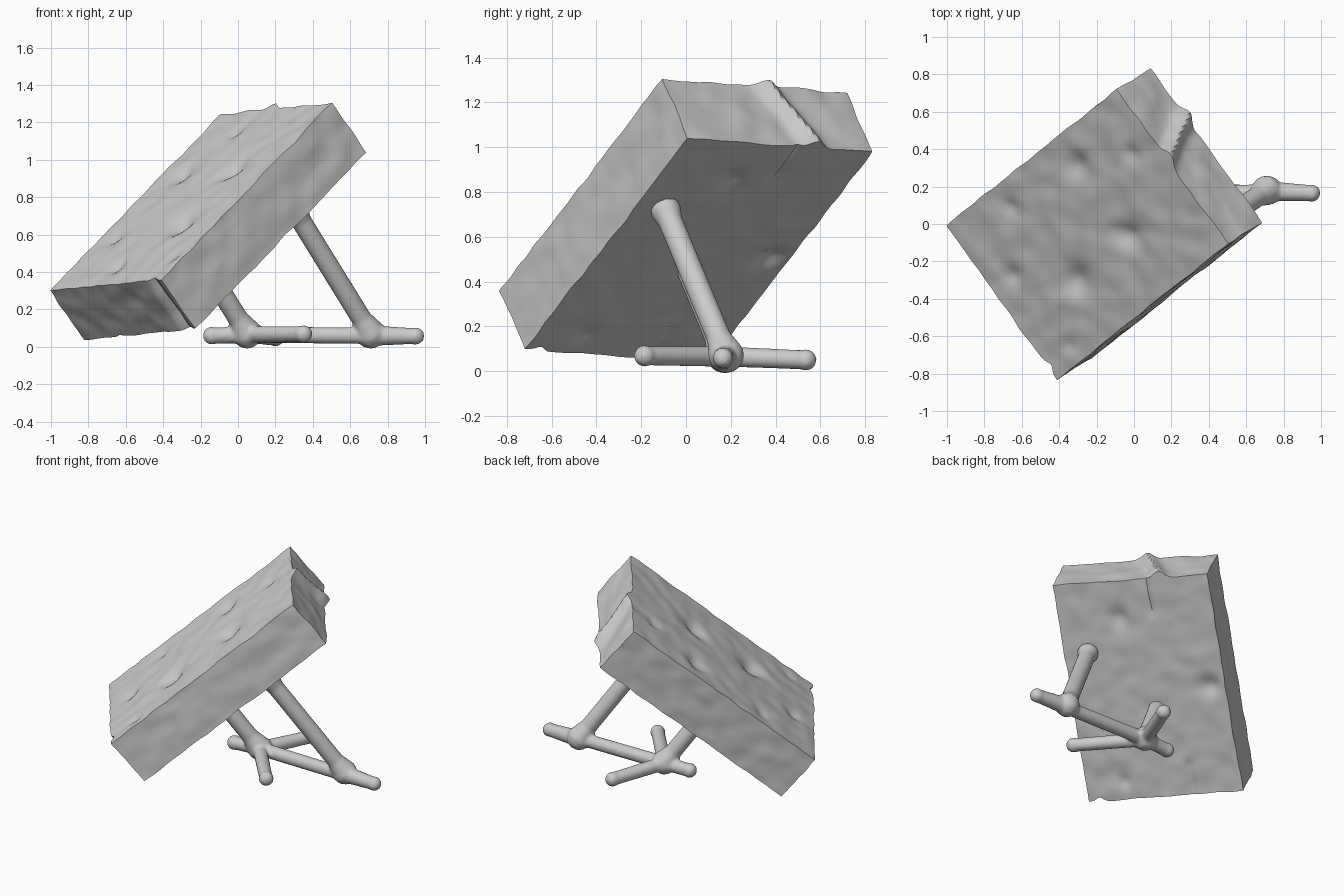
import bpy, bmesh, math
from mathutils import Vector, Matrix, noise

old = bpy.data.objects.get("Cube")
if old:
    bpy.data.objects.remove(old, do_unlink=True)

GREY = (0.6, 0.6, 0.6, 1.0)
mat = bpy.data.materials.new("plain grey")
mat.use_nodes = True
mat.diffuse_color = GREY
bsdf = next(n for n in mat.node_tree.nodes if n.type == 'BSDF_PRINCIPLED')
bsdf.inputs["Base Color"].default_value = GREY


def make_object(name, bm):
    mesh = bpy.data.meshes.new(name)
    bm.to_mesh(mesh)
    bm.free()
    mesh.materials.append(mat)
    obj = bpy.data.objects.new(name, mesh)
    bpy.context.scene.collection.objects.link(obj)
    return obj


def shade(obj, degrees):
    bpy.ops.object.select_all(action='DESELECT')
    obj.select_set(True)
    bpy.context.view_layer.objects.active = obj
    bpy.ops.object.shade_smooth_by_angle(angle=math.radians(degrees))


# Tilted slab: width, length and thickness axes
WIDTH, LENGTH, THICK = 1.02, 1.5, 0.34
across = Vector((0.6, -0.83, 0.06)).normalized()
along = Vector((0.9, 0.74, 0.94))
along = (along - across * along.dot(across)).normalized()
up = across.cross(along)
frame = Matrix((across, along, up)).transposed().to_4x4()
frame.translation = (-0.16, 0.0, 0.67)

# Pits as (across, along, radius, depth), in fractions of the slab
top_pits = [(0.14, 0.29, 0.05, 0.025), (0.19, 0.65, 0.07, 0.03),
            (0.64, 0.65, 0.08, 0.04), (0.66, 0.34, 0.08, 0.045),
            (0.42, 0.11, 0.05, 0.025), (0.9, 0.13, 0.04, 0.015),
            (0.31, 0.88, 0.05, 0.02)]
bottom_pits = [(0.62, 0.83, 0.06, 0.03), (0.1, 0.49, 0.06, 0.03),
               (0.75, 0.08, 0.04, 0.02)]


def bell(d, r):
    return math.exp(-(d / r) ** 2)


def pit_depth(pits, a, b):
    return sum(depth * bell(math.hypot((a - pa) * WIDTH, (b - pb) * LENGTH), r)
               for pa, pb, r, depth in pits)


bm = bmesh.new()
bmesh.ops.create_cube(bm, size=1)
bmesh.ops.subdivide_edges(bm, edges=bm.edges[:], cuts=47, use_grid_fill=True)
for v in bm.verts:
    a, b, c = (k + 0.5 for k in v.co)
    p = Vector((v.co.x * WIDTH, v.co.y * LENGTH, v.co.z * THICK))
    shift = noise.noise_vector(p * 9) * 0.008
    if c > 0.999:
        shift.z -= pit_depth(top_pits, a, b)
    if c < 0.001:
        shift.z += pit_depth(bottom_pits, a, b)
        # Narrow slots in the underside
        if b > 0.82:
            shift.z += 0.012 * bell(a - 0.4, 0.015)
        if b < 0.16:
            shift.z += 0.012 * bell(a - 0.32, 0.02)
    if b > 0.999:
        # Slanted ridge on the high end
        shift.y += 0.045 * bell(a - (0.31 + 0.14 * c), 0.045)
    if b < 0.001:
        # Channel on the low end
        shift.y += 0.025 * bell(a - 0.92, 0.03)
    v.co = p + shift
bm.transform(frame)
slab = make_object("slab", bm)
shade(slab, 35)

# Two legs with splayed toes, fused into one stand
bm = bmesh.new()


def limb(start, end, r1, r2, knob=1.0):
    start, end = Vector(start), Vector(end)
    axis = end - start
    turn = axis.to_track_quat('Z', 'Y').to_matrix().to_4x4()
    bmesh.ops.create_cone(bm, cap_ends=True, segments=20, radius1=r1, radius2=r2,
                          depth=axis.length,
                          matrix=Matrix.Translation((start + end) / 2) @ turn)
    for point, r in ((start, r1), (end, r2 * knob)):
        bmesh.ops.create_icosphere(bm, subdivisions=2, radius=r,
                                   matrix=Matrix.Translation(point))


lean = Vector((-0.37, -0.25, 0.6))
hub = Vector((0.05, 0.17, 0.07))
outer = Vector((0.71, 0.18, 0.07))
for base, reach in ((hub, 0.66), (outer, 1.1)):
    limb(base, base + lean * reach, 0.055, 0.055)
    limb(base, base + lean * 0.16, 0.082, 0.05)
limb(outer + lean * 0.97, outer + lean * 1.08, 0.05, 0.07)

for tip in ((-0.14, 0.16, 0.06), (0.2, 0.535, 0.05), (0.35, -0.185, 0.068)):
    limb(hub - Vector((0, 0, 0.005)), tip, 0.046, 0.043, 1.16)
limb((0.05, 0.17, 0.065), (0.95, 0.165, 0.058), 0.045, 0.043, 1.12)
limb((0.71, 0.175, 0.06), (0.95, 0.165, 0.058), 0.055, 0.043, 1.12)

stand = make_object("stand", bm)
remesh = stand.modifiers.new("fuse", 'REMESH')
remesh.mode = 'VOXEL'
remesh.voxel_size = 0.011
remesh.use_smooth_shade = True
smooth = stand.modifiers.new("soften", 'SMOOTH')
smooth.factor = 0.5
smooth.iterations = 4
